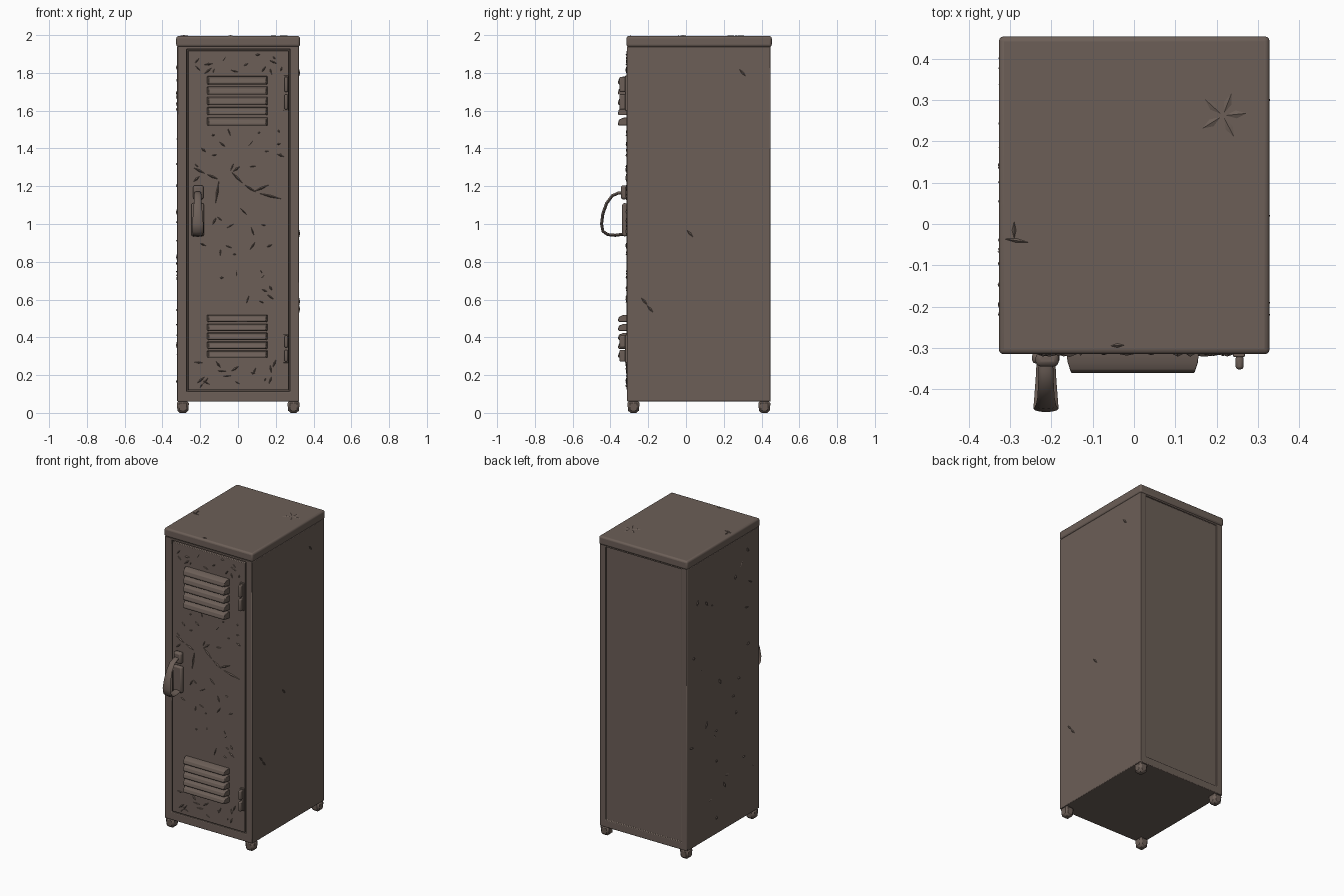
import bpy, bmesh, math, random
from mathutils import Vector

if "Cube" in bpy.data.objects:
    bpy.data.objects.remove(bpy.data.objects["Cube"])

random.seed(4)
paint = bpy.data.materials.new("worn brown metal")
paint.diffuse_color = (0.150, 0.114, 0.096, 1)
paint.use_nodes = True
paint.node_tree.nodes["Principled BSDF"].inputs["Base Color"].default_value = paint.diffuse_color


def finish(bm, name, bevel=0.0, segments=2, angle=35):
    """Turn a bmesh into a named, bevelled, smooth-shaded object."""
    bmesh.ops.recalc_face_normals(bm, faces=bm.faces)
    me = bpy.data.meshes.new(name)
    bm.to_mesh(me)
    bm.free()
    ob = bpy.data.objects.new(name, me)
    bpy.context.collection.objects.link(ob)
    me.materials.append(paint)
    if bevel:
        m = ob.modifiers.new("bevel", 'BEVEL')
        m.width, m.segments, m.limit_method = bevel, segments, 'ANGLE'
    bpy.ops.object.select_all(action='DESELECT')
    ob.select_set(True)
    bpy.context.view_layer.objects.active = ob
    bpy.ops.object.shade_smooth_by_angle(angle=math.radians(angle))
    return ob


def box_mesh(x, y, z):
    bm = bmesh.new()
    bmesh.ops.create_cube(bm, size=1)
    for v in bm.verts:
        v.co = [r[0] if c < 0 else r[1] for c, r in zip(v.co, (x, y, z))]
    return bm


def box(name, x, y, z, bevel, segments=2):
    return finish(box_mesh(x, y, z), name, bevel, segments)


def recess(bm, side, x, z, depth):
    """Sink a rectangular panel into the front (-1) or back (1) face."""
    bm.normal_update()
    face = max(bm.faces, key=lambda f: f.normal.y * side)
    bmesh.ops.inset_individual(bm, faces=[face], thickness=0.03)
    for v in face.verts:
        v.co.x = x[0] if v.co.x < 0 else x[1]
        v.co.z = z[0] if v.co.z < 1 else z[1]
    new = bmesh.ops.extrude_discrete_faces(bm, faces=[face])["faces"][0]
    for v in new.verts:
        v.co.y -= side * depth


# Cabinet shell with door opening and recessed back panel
shell = box_mesh((-0.322, 0.324), (-0.312, 0.448), (0.06, 1.94))
recess(shell, -1, (-0.272, 0.276), (0.113, 1.926), 0.018)
recess(shell, 1, (-0.28, 0.28), (0.11, 1.93), 0.008)
finish(shell, "cabinet_shell", 0.005)

# Top cap and door
box("top_cap", (-0.327, 0.328), (-0.315, 0.454), (1.938, 1.995), 0.012, 3)
box("door", (-0.265, 0.269), (-0.314, -0.292), (0.12, 1.919), 0.004)

# Tapered feet
for sx, fx in (("left", -0.292), ("right", 0.294)):
    for sy, fy in (("front", -0.278), ("back", 0.415)):
        bm = box_mesh((fx - 0.033, fx + 0.033), (fy - 0.033, fy + 0.033), (0, 0.064))
        for v in bm.verts:
            if v.co.z < 0.01:
                v.co.x = fx + (v.co.x - fx) * 0.84
                v.co.y = fy + (v.co.y - fy) * 0.84
        finish(bm, f"{sy}_{sx}_foot", 0.012, 1)


# Louvred vents: wedge slats with slanted ends
def slat(name, top, h):
    prof = [(-0.308, top), (-0.335, top - 0.003), (-0.355, top - 0.3 * h),
            (-0.361, top - 0.8 * h), (-0.357, top - h), (-0.308, top - h)]
    bm = bmesh.new()
    ends = []
    for s in (-1, 1):
        ends.append([bm.verts.new((s * (0.161 - max(0, -y - 0.33) * 0.4) - 0.003, y, z))
                     for y, z in prof])
        bm.faces.new(ends[-1])
    for i in range(len(prof)):
        j = (i + 1) % len(prof)
        bm.faces.new((ends[0][i], ends[0][j], ends[1][j], ends[1][i]))
    finish(bm, name, 0.003)


for label, top, pitch in (("upper", 1.783, 0.0545), ("lower", 0.520, 0.0475)):
    for i in range(5):
        slat(f"{label}_vent_slat_{i + 1}", top - i * pitch, pitch * 0.8)

# Hinges: leaf plate and knuckle barrel
for label, z0, z1 in (("upper", 1.60, 1.785), ("lower", 0.265, 0.415)):
    box(label + "_hinge_leaf", (0.24, 0.268), (-0.322, -0.31), (z0, z1), 0.003)
    for k in range(2):
        h = (z1 - z0) / 2
        box(f"{label}_hinge_knuckle_{k + 1}", (0.246, 0.265), (-0.352, -0.318),
            (z0 + k * h + 0.006, z0 + (k + 1) * h - 0.006), 0.007)

# Handle: back plate with a swept loop of varying width
box("handle_plate", (-0.247, -0.180), (-0.338, -0.31), (0.935, 1.11), 0.01)
box("handle_top_mount", (-0.238, -0.182), (-0.345, -0.31), (1.13, 1.205), 0.012)
path = [(-0.320, 1.165, .016), (-0.355, 1.165, .018), (-0.390, 1.150, .019),
        (-0.420, 1.110, .021), (-0.440, 1.055, .025), (-0.447, 1.000, .030),
        (-0.440, 0.962, .030), (-0.415, 0.944, .028), (-0.375, 0.940, .025),
        (-0.320, 0.948, .022)]
bm = bmesh.new()
rings = []
for i, (y, z, w) in enumerate(path):
    a, b = path[max(i - 1, 0)], path[min(i + 1, len(path) - 1)]
    t = Vector((0, b[0] - a[0], b[1] - a[1])).normalized()
    n = Vector((0, -t.z, t.y))
    rings.append([bm.verts.new(Vector((-0.213, y, z)) + Vector((w * math.cos(q), 0, 0))
                               + n * 0.008 * math.sin(q))
                  for q in (k * math.tau / 12 for k in range(12))])
for r0, r1 in zip(rings, rings[1:]):
    for k in range(12):
        m = (k + 1) % 12
        bm.faces.new((r0[k], r0[m], r1[m], r1[k]))
bm.faces.new(rings[0])
bm.faces.new(rings[-1])
finish(bm, "handle_loop", angle=60)


# Dents and scratches: shallow slivers lying on a panel
def sliver(bm, o, u, v, n, a, ln, wd, h):
    d, e = u * math.cos(a) + v * math.sin(a), v * math.cos(a) - u * math.sin(a)
    base = [bm.verts.new(o - n * 0.001 + p) for p in (d * ln, e * wd, -d * ln, -e * wd)]
    tip = bm.verts.new(o + n * h)
    for i in range(4):
        bm.faces.new((base[i], base[(i + 1) % 4], tip))


def stroke(bm, p, q, u, v, n, wd=0.007, h=0.007):
    d = q - p
    sliver(bm, (p + q) / 2, u, v, n, math.atan2(d.dot(v), d.dot(u)), d.length / 2, wd, h)


X, Y, Z = Vector((1, 0, 0)), Vector((0, 1, 0)), Vector((0, 0, 1))

# Door scratches: two long branching ones plus scattered nicks
bm = bmesh.new()
for pts in ([(-.24, 1.30), (-.17, 1.265), (-.10, 1.235), (-.12, 1.10)],
            [(-.04, 1.28), (.03, 1.21), (.10, 1.165), (.24, 1.13)],
            [(.08, 1.17), (.17, 1.21)], [(-.20, 1.255), (-.24, 1.22)]):
    for a, b in zip(pts, pts[1:]):
        stroke(bm, Vector((a[0], -0.314, a[1])), Vector((b[0], -0.314, b[1])), X, Z, -Y)
for z0, z1, count in ((1.80, 1.90, 14), (1.27, 1.50, 16), (0.55, 1.1, 22), (0.14, 0.27, 16)):
    for i in range(count):
        o = Vector((random.uniform(-.24, .23), -0.314, random.uniform(z0, z1)))
        sliver(bm, o, X, Z, -Y, random.uniform(0, 3.1), random.uniform(.01, .03),
               random.uniform(.003, .007), random.uniform(.003, .008))
finish(bm, "door_scratches", angle=20)

# Side dents: many on the left, few on the right
bm = bmesh.new()
for i in range(26):
    o = Vector((-0.322, random.uniform(-.27, .41), random.uniform(.1, 1.88)))
    sliver(bm, o, Y, Z, -X, random.uniform(0, 3.1), random.uniform(.012, .03),
           random.uniform(.005, .012), random.uniform(.003, .008))
for y, z in ((0.30, 1.80), (-0.22, 0.59), (-0.19, 0.55), (0.02, 0.95)):
    sliver(bm, Vector((0.324, y, z)), Y, Z, X, 2.3, .03, .008, .005)
finish(bm, "side_dents", angle=20)

# Top dents: a star-shaped one and a crease
bm = bmesh.new()
for a in (0.1, 1.2, 2.4, 3.7, 5.2):
    c = Vector((0.215, 0.262, 0.995 + 1.0))
    stroke(bm, c, c + Vector((math.cos(a), math.sin(a), 0)) * 0.065, X, Y, Z, 0.012, 0.004)
for a, b in (((-.32, -.035), (-.25, -.045)), ((-.29, -.04), (-.29, .01)),
             ((-.06, -.295), (-.02, -.293))):
    stroke(bm, Vector((*a, 1.995)), Vector((*b, 1.995)), X, Y, Z, 0.006, 0.005)
finish(bm, "top_dents", angle=20)
